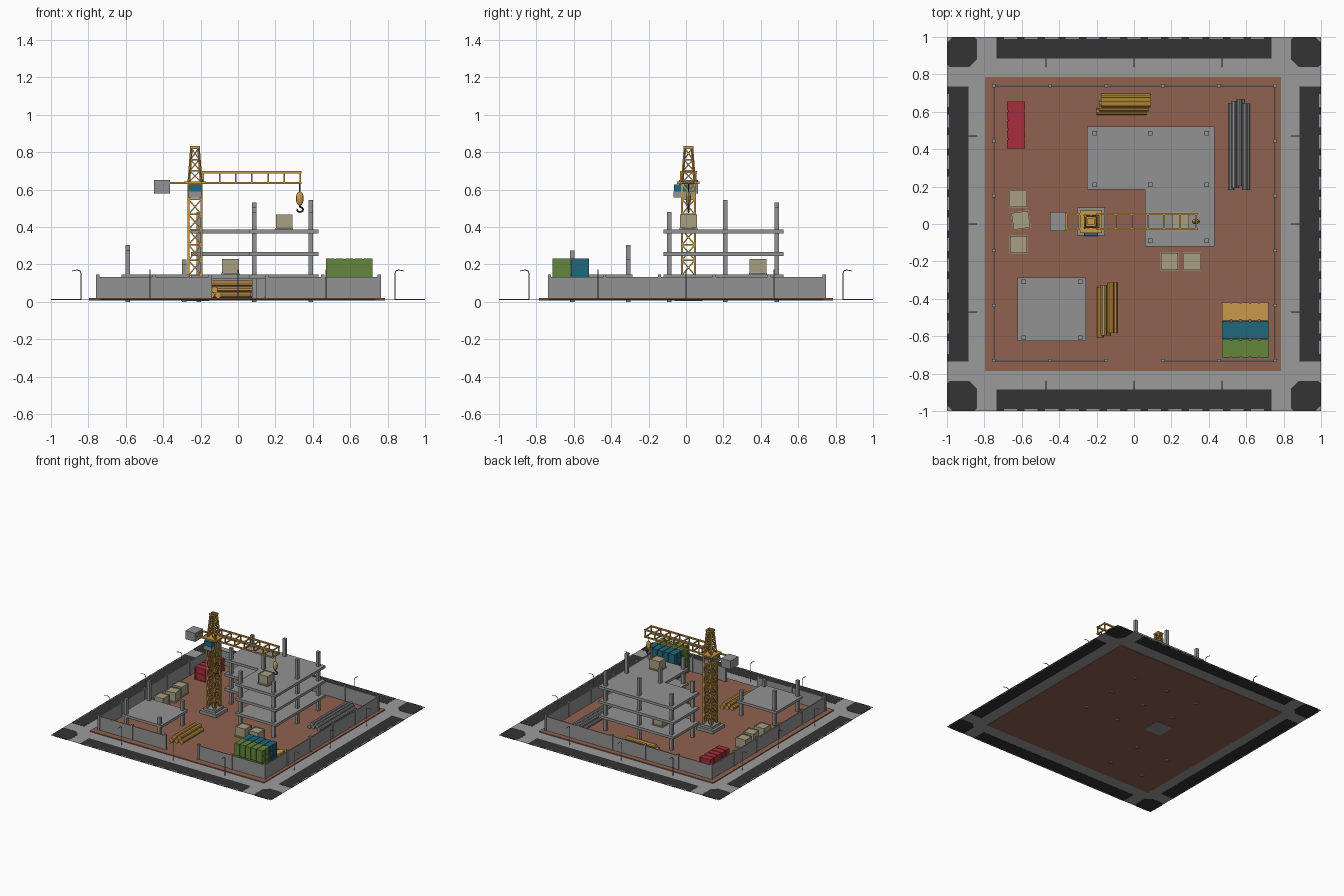
import bpy, bmesh, math
from mathutils import Vector, Matrix

cube = bpy.data.objects.get("Cube")
if cube:
    bpy.data.objects.remove(cube, do_unlink=True)


def material(name, r, g, b):
    m = bpy.data.materials.new(name)
    m.use_nodes = True
    m.diffuse_color = (r, g, b, 1)
    m.node_tree.nodes["Principled BSDF"].inputs["Base Color"].default_value = (r, g, b, 1)
    return m


CONCRETE = material("concrete grey", .29, .29, .29)
PAVING = material("paving grey", .33, .33, .33)
ASPHALT = material("asphalt", .033, .033, .033)
DIRT = material("red dirt", .28, .122, .08)
YELLOW = material("timber yellow", .59, .32, .07)
TAN = material("crate tan", .39, .35, .23)
RED = material("container red", .39, .027, .048)
BLUE = material("container blue", .015, .138, .2)
GREEN = material("container green", .127, .24, .045)
STEEL = material("dark steel", .06, .06, .06)


def finish(bm, name, mat, smooth=False):
    mesh = bpy.data.meshes.new(name)
    bm.to_mesh(mesh)
    bm.free()
    mesh.materials.append(mat)
    ob = bpy.data.objects.new(name, mesh)
    bpy.context.collection.objects.link(ob)
    if smooth:
        bpy.ops.object.select_all(action='DESELECT')
        ob.select_set(True)
        bpy.context.view_layer.objects.active = ob
        bpy.ops.object.shade_smooth_by_angle()
    return ob


def box(bm, x0, x1, y0, y1, z0, z1):
    m = Matrix.Translation(((x0 + x1) / 2, (y0 + y1) / 2, (z0 + z1) / 2))
    bmesh.ops.create_cube(bm, size=1, matrix=m @ Matrix.Diagonal((x1 - x0, y1 - y0, z1 - z0, 1)))


def post(bm, x, y, w, z0, z1):
    box(bm, x - w / 2, x + w / 2, y - w / 2, y + w / 2, z0, z1)


def bar(bm, a, b, r, sides=4):
    a, b = Vector(a), Vector(b)
    rot = (b - a).to_track_quat('Z', 'Y').to_matrix().to_4x4()
    twist = Matrix.Rotation(math.pi / 4, 4, 'Z')
    bmesh.ops.create_cone(bm, cap_ends=True, segments=sides, radius1=r, radius2=r,
                          depth=(b - a).length, matrix=Matrix.Translation((a + b) / 2) @ rot @ twist)


def spin(x, y, k):
    # quarter turns about the centre
    for _ in range(k):
        x, y = -y, x
    return x, y


def spun_box(bm, k, x0, x1, y0, y1, z0, z1):
    (a, b), (c, d) = spin(x0, y0, k), spin(x1, y1, k)
    box(bm, min(a, c), max(a, c), min(b, d), max(b, d), z0, z1)


# Paving, roads, crossings and kerb markings
bm = bmesh.new()
box(bm, -1, 1, -1, 1, .011, .0125)
finish(bm, "paving", PAVING)
bm, marks = bmesh.new(), bmesh.new()
corner = [(.84, .985), (.855, 1), (.97, 1), (1, .97), (1, .855), (.985, .84), (.88, .84), (.84, .88)]
for k in range(4):
    spun_box(bm, k, -.735, .735, .885, 1, .0095, .014)
    ring = [bm.verts.new((*spin(x, y, k), .0095)) for x, y in corner]
    face = bm.faces.new(ring)
    new = bmesh.ops.extrude_face_region(bm, geom=[face])["geom"]
    bmesh.ops.translate(bm, vec=(0, 0, .0045), verts=[g for g in new if isinstance(g, bmesh.types.BMVert)])
    for i in range(13):
        x = -.66 + i * .11
        spun_box(marks, k, x - .035, x + .035, .99, 1, .009, .0145)
bmesh.ops.recalc_face_normals(bm, faces=bm.faces)
finish(bm, "roads", ASPHALT)
finish(marks, "road_edge_marks", PAVING)

bm = bmesh.new()
box(bm, -.797, .787, -.785, .787, .007, .02)
finish(bm, "dirt_lot", DIRT)

# Perimeter fence with a front gateway
bm = bmesh.new()
L, R, F, B = -.75, .755, -.73, .74
for x0, x1, y in ((L, R, B), (L, -.15, F), (.15, R, F)):
    box(bm, x0, x1, y - .004, y + .004, .012, .133)
for x in (L, R):
    box(bm, x - .004, x + .004, F, B, .012, .133)
for i in range(6):
    for y in (F, B):
        post(bm, L + i * .301, y, .018, .012, .145)
for i in range(1, 5):
    for x in (L, R):
        post(bm, x, F + i * .294, .018, .012, .145)
finish(bm, "fence", CONCRETE)

# Street lamps leaning over the roads
bm = bmesh.new()
for k in range(4):
    for s in (-.47, 0, .47):
        path = [(.84, .012), (.84, .155), (.845, .166), (.86, .17), (.886, .165)]
        pts = [(*spin(d, s, k), z) for d, z in path]
        for a, b in zip(pts, pts[1:]):
            bar(bm, a, b, .0025, 6)
finish(bm, "street_lamps", CONCRETE)

# Unfinished L-shaped building
bm = bmesh.new()
for z in (.125, .245, .365):
    bottom = [bm.verts.new((x, y, z)) for x, y in
              ((-.25, .185), (.06, .185), (.06, -.12), (.43, -.12), (.43, .52), (-.25, .52))]
    new = bmesh.ops.extrude_face_region(bm, geom=[bm.faces.new(bottom)])["geom"]
    bmesh.ops.translate(bm, vec=(0, 0, .021), verts=[g for g in new if isinstance(g, bmesh.types.BMVert)])
bmesh.ops.recalc_face_normals(bm, faces=bm.faces)
finish(bm, "building_floors", CONCRETE)
bm = bmesh.new()
for x, y, top in ((-.21, .485, .48), (.087, .485, .53), (.39, .485, .505), (-.21, .21, .48),
                  (.087, .21, .505), (.39, .21, .545), (.087, -.09, .48), (.39, -.09, .48)):
    post(bm, x, y, .024, 0, top)
finish(bm, "building_columns", CONCRETE)

# Small second building
bm = bmesh.new()
box(bm, -.623, -.257, -.625, -.287, .125, .146)
for x, y, top in ((-.59, -.31, .305), (-.287, -.31, .225), (-.59, -.607, .275), (-.287, -.607, .2)):
    post(bm, x, y, .024, 0, top)
finish(bm, "small_building", CONCRETE)

# Crane base, mast and tapered head
CX, CY = -.23, .013
bm = bmesh.new()
post(bm, CX, CY, .15, .003, .045)
post(bm, CX, CY, .11, .045, .065)
finish(bm, "crane_base", CONCRETE)


def lattice(bm, z0, z1, w0, w1, bays, r):
    def ring(i):
        t = i / bays
        w, z = w0 + (w1 - w0) * t, z0 + (z1 - z0) * t
        return [(CX + sx * w, CY + sy * w, z) for sx, sy in ((-1, -1), (1, -1), (1, 1), (-1, 1))]
    for i in range(bays):
        lo, hi = ring(i), ring(i + 1)
        for j in range(4):
            n = (j + 1) % 4
            bar(bm, lo[j], hi[j], r)
            bar(bm, hi[j], hi[n], r * .7)
            bar(bm, lo[j], hi[n], r * .6)
            bar(bm, lo[n], hi[j], r * .6)


bm = bmesh.new()
lattice(bm, .06, .63, .035, .035, 7, .008)
lattice(bm, .64, .82, .033, .019, 3, .007)
post(bm, CX, CY, .12, .63, .642)
for s in (-1, 1):
    box(bm, CX - .025, CX + .025, CY + s * .021 - .005, CY + s * .021 + .005, .82, .832)
    box(bm, CX + s * .021 - .005, CX + s * .021 + .005, CY - .025, CY + .025, .82, .832)
finish(bm, "crane_mast", YELLOW)

# Jib and counter jib
bm = bmesh.new()
for s in (-1, 1):
    y = CY + s * .04
    box(bm, -.44, .34, y - .005, y + .005, .63, .641)
    box(bm, -.2, .34, y - .005, y + .005, .687, .699)
    for i in range(7):
        x = -.185 + i * .0865
        box(bm, x - .004, x + .004, y - .004, y + .004, .635, .69)
for i in range(7):
    x = -.185 + i * .0865
    for z in (.636, .693):
        box(bm, x - .004, x + .004, CY - .04, CY + .04, z - .004, z + .004)
for x in (-.36, -.3):
    box(bm, x - .004, x + .004, CY - .04, CY + .04, .631, .639)
finish(bm, "crane_jib", YELLOW)
bm = bmesh.new()
box(bm, -.45, -.363, CY - .05, CY + .05, .58, .65)
finish(bm, "counterweight", CONCRETE)

# Operator cab
bm = bmesh.new()
box(bm, -.267, -.193, -.067, .045, .557, .59)
finish(bm, "cab_body", CONCRETE)
bm = bmesh.new()
box(bm, -.265, -.195, -.065, .02, .59, .628)
finish(bm, "cab_windows", BLUE)

# Hook, cable and pulley block
bm = bmesh.new()
bar(bm, (.33, CY, .58), (.33, CY, .64), .003, 6)
hook = [(.33, .52), (.33, .508), (.346, .502), (.349, .489), (.336, .48), (.321, .482), (.315, .494)]
for a, b in zip(hook, hook[1:]):
    bar(bm, (a[0], CY, a[1]), (b[0], CY, b[1]), .005, 6)
finish(bm, "hook", STEEL)
bm = bmesh.new()
ball = Matrix.Translation((.33, CY, .552)) @ Matrix.Diagonal((.021, .014, .038, 1))
bmesh.ops.create_uvsphere(bm, u_segments=12, v_segments=8, radius=1, matrix=ball)
finish(bm, "pulley_block", YELLOW, True)

# Crates on pallets
for i, (x, y, z, turn) in enumerate(((-.62, .135, .02, 0), (-.605, .02, .02, 8), (-.617, -.11, .02, 0),
                                     (.19, -.2, .02, 0), (.31, -.2, .02, 0),
                                     (-.04, .385, .146, 0), (.247, .013, .386, 0))):
    bm = bmesh.new()
    post(bm, 0, 0, .084, .01, .078)
    post(bm, 0, 0, .095, .0, .008)
    for s in (-1, 1):
        for t in (-1, 1):
            post(bm, s * .041, t * .041, .008, .008, .08)
        box(bm, -.045, .045, s * .041 - .004, s * .041 + .004, .073, .082)
        box(bm, s * .041 - .004, s * .041 + .004, -.045, .045, .073, .082)
    ob = finish(bm, f"crate_{i + 1}", TAN)
    ob.location = (x, y, z)
    ob.rotation_euler.z = math.radians(turn)


# Ribbed shipping containers
def container(name, x, y, z, mat, turn=0):
    bm = bmesh.new()
    box(bm, -.121, .121, -.044, .044, .004, .101)
    for i in range(5):
        c = -.1 + i * .05
        box(bm, c - .02, c + .02, -.048, .048, .008, .105)
    for s in (-1, 1):
        for t in (-1, 0, 1):
            post(bm, s * .12, t * .043, .01, 0, .105)
        for zz in (0, .047, .097):
            box(bm, s * .12 - .005, s * .12 + .005, -.048, .048, zz, zz + .008)
    ob = finish(bm, name, mat)
    ob.location = (x, y, z)
    ob.rotation_euler.z = turn


for level in (0, 1):
    container(f"green_container_{level + 1}", .595, -.666, .02 + level * .107, GREEN)
    container(f"blue_container_{level + 1}", .595, -.567, .02 + level * .107, BLUE)
container("yellow_container", .595, -.467, .02, YELLOW)
container("red_container", -.63, .53, .02, RED, math.pi / 2)


# Stacks of logs and pipes: rows shrink by one upwards
def stack(name, x, y, length, r, pitch, rows, mat, along_x):
    bm = bmesh.new()
    for level, count in enumerate(rows):
        for i in range(count):
            across = (i - (count - 1) / 2) * pitch
            shift = .012 * ((i + level) % 3 - 1)
            z = .02 + r + level * r * 1.65
            ends = [(s * length / 2 + shift, across, z) for s in (-1, 1)]
            if not along_x:
                ends = [(b, a, c) for a, b, c in ends]
            bar(bm, *ends, r, 10)
    bmesh.ops.translate(bm, vec=(x, y, 0), verts=bm.verts)
    finish(bm, name, mat, True)


stack("back_logs", -.055, .64, .265, .018, .04, (3, 2, 1), YELLOW, True)
stack("front_logs", -.143, -.46, .27, .017, .037, (3, 2), YELLOW, False)
stack("pipes", .563, .425, .465, .014, .029, (4, 3), CONCRETE, False)
